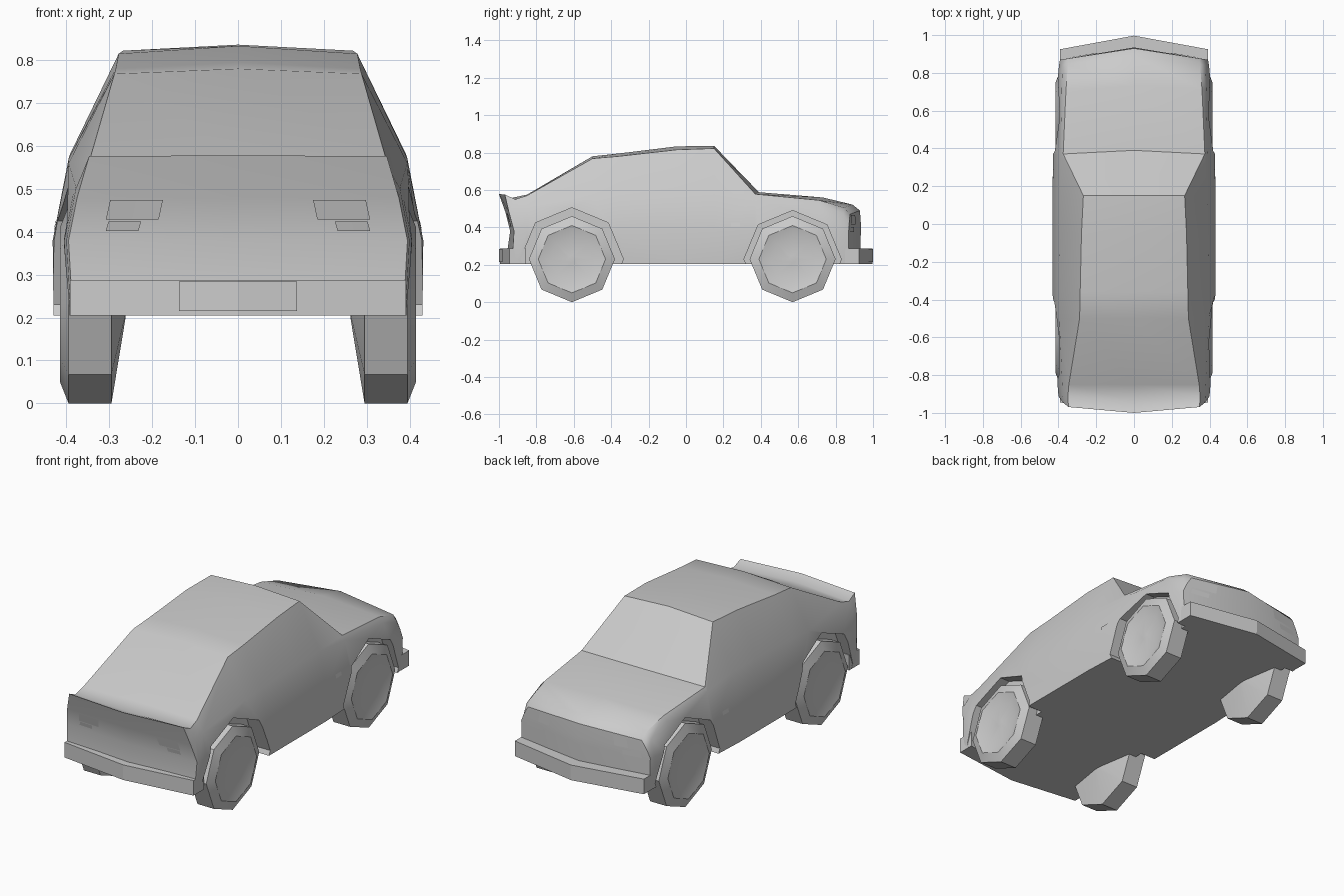
import bpy, bmesh, math
from mathutils import Vector
from mathutils.bvhtree import BVHTree

if "Cube" in bpy.data.objects:
    bpy.data.objects.remove(bpy.data.objects["Cube"])


def make(name, verts, faces):
    mesh = bpy.data.meshes.new(name)
    bm = bmesh.new()
    vs = [bm.verts.new(v) for v in verts]
    for f in faces:
        bm.faces.new([vs[i] for i in f])
    bmesh.ops.recalc_face_normals(bm, faces=bm.faces)
    bm.to_mesh(mesh)
    bm.free()
    ob = bpy.data.objects.new(name, mesh)
    bpy.context.collection.objects.link(ob)
    return ob


def activate(ob):
    bpy.ops.object.select_all(action='DESELECT')
    ob.select_set(True)
    bpy.context.view_layer.objects.active = ob


def smooth(ob, angle):
    activate(ob)
    bpy.ops.object.shade_smooth_by_angle(angle=math.radians(angle))


def lathe_x(name, profile, y, z, side, n=8):
    # profile of (x, radius) turned round the axle; the ends close to a point
    verts, faces = [], []
    for x, r in profile:
        for k in range(n):
            a = 2 * math.pi * k / n
            verts.append((side * x, y + r * math.sin(a), z - r * math.cos(a)))
    for i in range(len(profile) - 1):
        for k in range(n):
            j = (k + 1) % n
            faces.append((i * n + k, i * n + j, (i + 1) * n + j, (i + 1) * n + k))
    faces.append(range(n))
    faces.append(range((len(profile) - 1) * n, len(profile) * n))
    return make(name, verts, faces)


# Body sections: y, bow, floor x, mid x, belt x, belt z, edge x, edge z, centre z
FLOOR, MID = 0.205, 0.38
sections = [
    (-.965, -.035, .385, .395, .375, .48, .347, .576, .578),
    (-.91, -.03, .39, .40, .378, .50, .350, .550, .556),
    (-.85, 0, .395, .405, .380, .51, .345, .570, .575),
    (-.50, 0, .415, .420, .395, .56, .288, .768, .780),
    (-.36, 0, .430, .432, .395, .57, .285, .780, .795),
    (-.05, 0, .430, .432, .392, .58, .278, .815, .833),
    (.15, 0, .430, .432, .390, .58, .268, .822, .836),
    (.39, .02, .420, .428, .388, .555, .375, .578, .588),
    (.73, .02, .405, .410, .383, .52, .360, .545, .560),
    (.89, .05, .392, .397, .378, .47, .350, .505, .522),
    (.93, .06, .388, .392, .375, .42, .345, .470, .490),
]
rear_dy = (.035, .045, .02, 0, 0)
verts, faces = [], []
for s, (y, bow, fx, mx, bx, bz, ex, ez, tz) in enumerate(sections):
    half = [(fx, FLOOR), (mx, MID), (bx, bz), (ex, ez)]
    ring = half + [(0, tz)] + [(-x, z) for x, z in half[::-1]] + [(0, FLOOR)]
    level = (0, 1, 2, 3, 4, 3, 2, 1, 0, 0)
    for (x, z), l in zip(ring, level):
        dy = rear_dy[l] if s == 0 else 0
        side = abs(x) / .39
        shift = bow * (1 - side) if y < 0 else -bow * side
        verts.append((x, y + dy + shift, z))
R = 10
for s in range(len(sections) - 1):
    for k in range(R):
        j = (k + 1) % R
        faces.append((s * R + k, s * R + j, (s + 1) * R + j, (s + 1) * R + k))
# End faces with a centre crease
for s, mid_y, belt_y in ((0, -.94, -.965), (len(sections) - 1, .935, .935)):
    o, c = s * R, len(verts)
    verts += [(0, mid_y, MID), (0, belt_y, sections[s][5])]
    faces += [(o, o + 1, c, o + 9), (o + 1, o + 2, c + 1, c), (o + 2, o + 3, o + 4, c + 1),
              (o + 8, o + 7, c, o + 9), (o + 7, o + 6, c + 1, c), (o + 6, o + 5, o + 4, c + 1)]
body = make("car_body", verts, faces)

# Wheel arches and wheels
for label, y, r in (("rear", -.61, .275), ("front", .57, .26)):
    for tag, side in (("right", 1), ("left", -1)):
        cut = lathe_x("arch_cutter", [(.34, r), (.6, r)], y, .23, side)
        cut.hide_render = True
        mod = body.modifiers.new("arch", 'BOOLEAN')
        mod.operation, mod.object, mod.solver = 'DIFFERENCE', cut, 'EXACT'
        activate(body)
        bpy.ops.object.modifier_apply(modifier=mod.name)
        bpy.data.objects.remove(cut)
        wheel = lathe_x(f"{label}_{tag}_wheel",
                        [(.262, .03), (.295, .23), (.395, .23), (.415, .18), (.398, .12), (.405, .02)],
                        y, .23, side)
        smooth(wheel, 38)
smooth(body, 38)


# Bumpers: shallow V bars
def bumper(name, s, tip, end, depth):
    plan = [(-.392, end), (0, tip), (.392, end), (.392, end - depth), (0, tip - depth), (-.392, end - depth)]
    vs = [(x, s * y, z) for z in (FLOOR, .288) for x, y in plan]
    fs = [(0, 1, 4, 5), (1, 2, 3, 4), (6, 7, 10, 11), (7, 8, 9, 10)]
    fs += [(k, (k + 1) % 6, 6 + (k + 1) % 6, 6 + k) for k in range(6)]
    return make(name, vs, fs)


bumpers = {-1: bumper("hatch_end_bumper", -1, .995, .945, .09),
           1: bumper("bonnet_end_bumper", 1, .997, .925, .075)}

# Lamps and plates: thin patches projected onto the surface behind them
dg = bpy.context.evaluated_depsgraph_get()
dg.update()


def patch(name, target, corners, direction, axis):
    tree = BVHTree.FromObject(target, dg)
    d = Vector(direction)
    (a, b, c, e), vs = corners, []
    for t in (0, .5, 1):
        for p, q in ((a, b), (e, c)):
            u, v = (p[i] * (1 - t) + q[i] * t for i in (0, 1))
            start = Vector((u, 0, v)) if axis == 'y' else Vector((0, u, v))
            hit = tree.ray_cast(start - d * 3, d)[0]
            if hit is None:
                return
            vs.append(hit - d * .004)
    make(name, vs, [(0, 2, 3, 1), (2, 4, 5, 3)])


def box(x0, x1, z0, z1, slant=0):
    return [(x0, z0), (x1, z0), (x1 - slant, z1), (x0 - slant, z1)]


for tag, m in (("right", 1), ("left", -1)):
    def mir(pts):
        return [(m * x, z) for x, z in pts]
    patch(f"{tag}_tail_lamp", body, mir(box(.185, .308, .428, .474, .01)), (0, 1, 0), 'y')
    patch(f"{tag}_reverse_lamp", body, mir(box(.232, .308, .402, .424, .006)), (0, 1, 0), 'y')
    patch(f"{tag}_head_lamp", body, mir(box(.20, .345, .415, .465, .01)), (0, -1, 0), 'y')
    patch(f"{tag}_turn_lamp", body, mir(box(.245, .35, .375, .402, .006)), (0, -1, 0), 'y')
    patch(f"{tag}_side_marker", body, box(.24, .29, .405, .425), (-m, 0, 0), 'x')
for s, b in bumpers.items():
    patch("number_plate", b, box(-.137, .137, .215, .284), (0, -s, 0), 'y')
